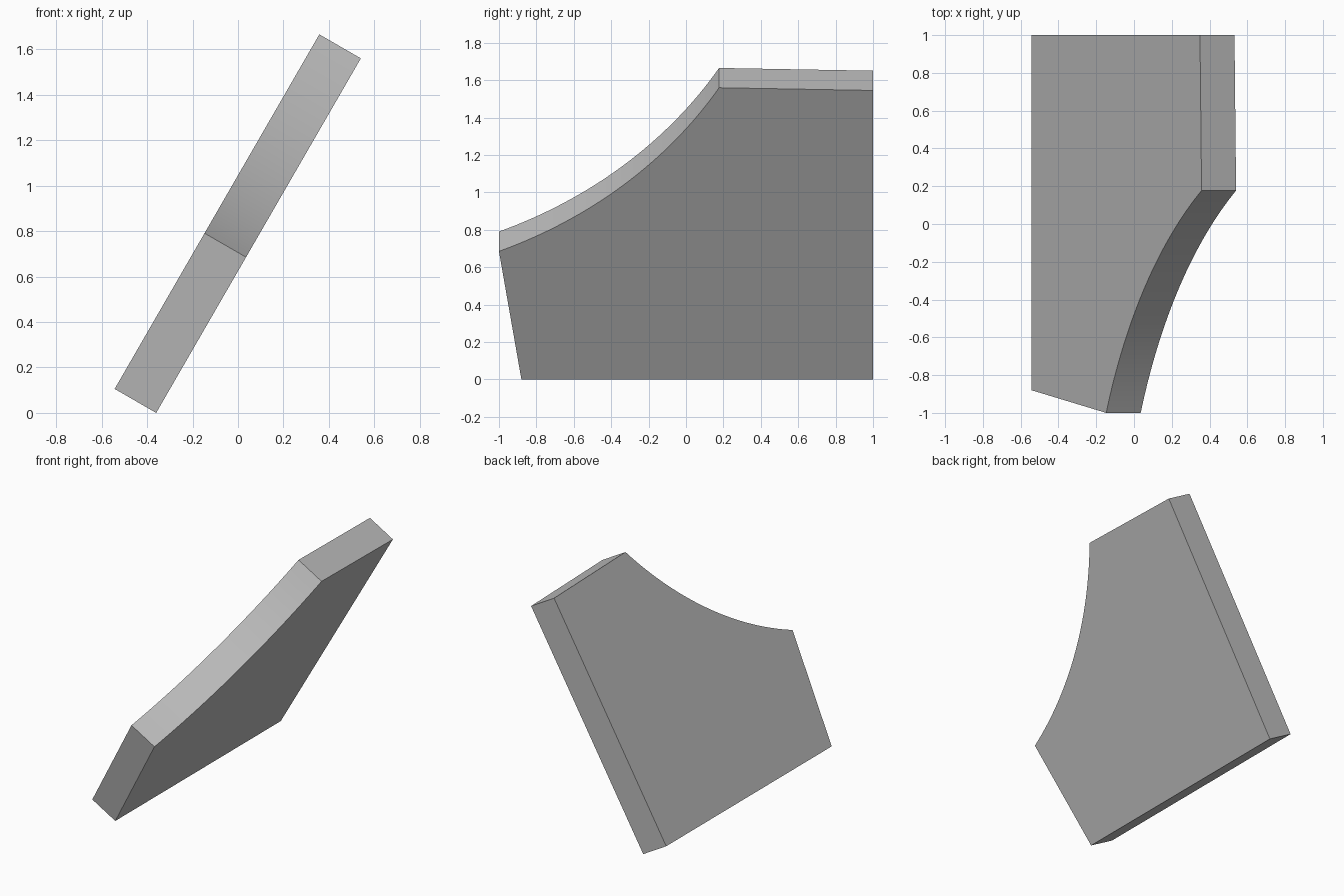
import bpy, bmesh, math
from mathutils import Matrix, Vector

cube = bpy.data.objects.get("Cube")
if cube:
    bpy.data.objects.remove(cube)

THICKNESS = 0.211
TILT = math.radians(30)
ARC_STEPS = 32

# Plain grey material
grey = bpy.data.materials.new("grey")
grey.use_nodes = True
colour = (0.5, 0.5, 0.5, 1)
grey.diffuse_color = colour
grey.node_tree.nodes["Principled BSDF"].inputs["Base Color"].default_value = colour


def arc(start, end, sagitta, steps):
    """Circular arc bulging to the right of start -> end."""
    a, b = Vector(start), Vector(end)
    chord = b - a
    half = chord.length / 2
    radius = (half * half + sagitta * sagitta) / (2 * sagitta)
    along = chord.normalized()
    bulge = Vector((along.y, -along.x))
    centre = (a + b) / 2 - bulge * (radius - sagitta)
    sweep = math.asin(half / radius)
    points = []
    for i in range(steps + 1):
        t = sweep * (2 * i / steps - 1)
        points.append(centre + radius * (along * math.sin(t) + bulge * math.cos(t)))
    return points


# Plate outline: depth along y, height along the slope, with a concave front edge
outline = [Vector(p) for p in ((-0.88, 0), (1, 0), (1, 1.784))]
outline += reversed(arc((-1, 0.791), (0.177, 1.801), 0.123, ARC_STEPS))

bm = bmesh.new()
face = bm.faces.new([bm.verts.new((p.x, p.y, 0)) for p in outline])
side = bmesh.ops.extrude_face_region(bm, geom=[face])["geom"]
bmesh.ops.translate(bm, vec=(0, 0, THICKNESS),
                    verts=[v for v in side if isinstance(v, bmesh.types.BMVert)])

# Lean the plate toward +x
s, c = math.sin(TILT), math.cos(TILT)
lean = Matrix(((0, s, -c, -0.36), (1, 0, 0, 0), (0, c, s, 0), (0, 0, 0, 1)))
bm.transform(lean)
bmesh.ops.recalc_face_normals(bm, faces=bm.faces)

mesh = bpy.data.meshes.new("leaning_plate")
bm.to_mesh(mesh)
bm.free()
mesh.materials.append(grey)
plate = bpy.data.objects.new("leaning_plate", mesh)
bpy.context.collection.objects.link(plate)

# Smooth the curved edge, keep the corners crisp
bpy.ops.object.select_all(action="DESELECT")
plate.select_set(True)
bpy.context.view_layer.objects.active = plate
bpy.ops.object.shade_smooth_by_angle(angle=math.radians(20))
